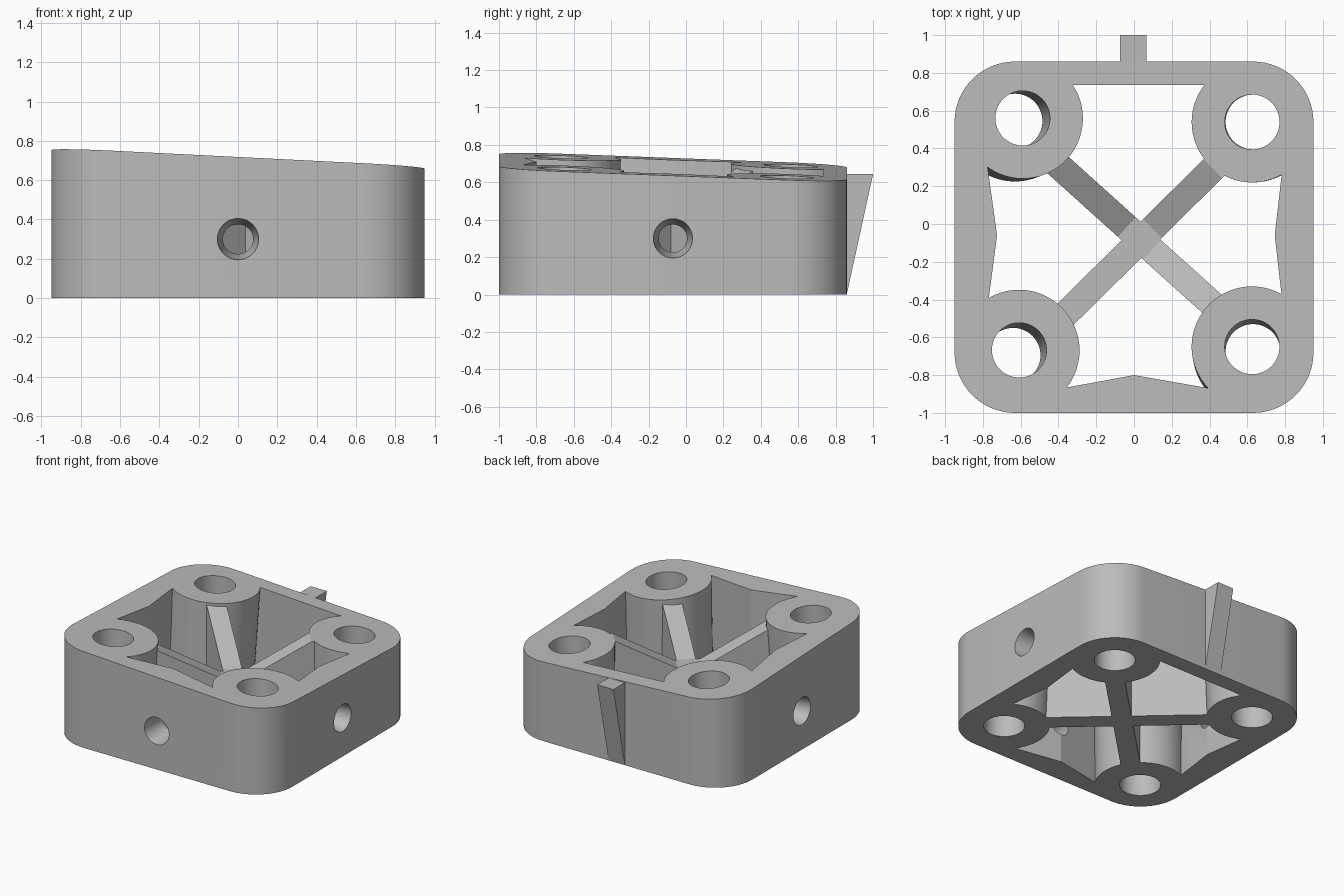
import bpy, bmesh, math
from mathutils import Vector

if "Cube" in bpy.data.objects:
    bpy.data.objects.remove(bpy.data.objects["Cube"], do_unlink=True)

grey = bpy.data.materials.new("plain_grey")
grey.use_nodes = True
grey.diffuse_color = (0.5, 0.5, 0.5, 1)
grey.node_tree.nodes["Principled BSDF"].inputs["Base Color"].default_value = (0.5, 0.5, 0.5, 1)

MID_Y = -0.07      # centre of the block, which the back fin offsets
BOLT_Z = 0.3


def top_z(x, y):
    """Height of the slanted top face."""
    return 0.68 - 0.05 * x - 0.038 * y


def loft(name, ring_a, ring_b):
    """Closed solid between two rings with the same point count."""
    bm = bmesh.new()
    a = [bm.verts.new(p) for p in ring_a]
    b = [bm.verts.new(p) for p in ring_b]
    n = len(a)
    for i in range(n):
        j = (i + 1) % n
        bm.faces.new((a[i], a[j], b[j], b[i]))
    bm.faces.new(a[::-1])
    bm.faces.new(b)
    bmesh.ops.recalc_face_normals(bm, faces=bm.faces)
    mesh = bpy.data.meshes.new(name)
    bm.to_mesh(mesh)
    bm.free()
    mesh.materials.append(grey)
    obj = bpy.data.objects.new(name, mesh)
    bpy.context.collection.objects.link(obj)
    return obj


def tube(name, start, end, r0, r1, n=64):
    """Round solid, rings perpendicular to the main axis of its path."""
    start, end = Vector(start), Vector(end)
    d = end - start
    axis = max(range(3), key=lambda k: abs(d[k]))
    u, v = [Vector([1.0 if k == i else 0.0 for k in range(3)]) for i in range(3) if i != axis]
    turn = [2 * math.pi * i / n for i in range(n)]
    ring = lambda c, r: [c + u * r * math.cos(t) + v * r * math.sin(t) for t in turn]
    return loft(name, ring(start, r0), ring(end, r1))


def subtract(target, cutter):
    cutter.hide_render = True
    mod = target.modifiers.new("cut", 'BOOLEAN')
    mod.operation, mod.solver, mod.object = 'DIFFERENCE', 'EXACT', cutter
    bpy.context.view_layer.update()
    bpy.context.view_layer.objects.active = target
    bpy.ops.object.modifier_apply(modifier=mod.name)
    bpy.data.objects.remove(cutter, do_unlink=True)


# Block: rounded rectangle with a slanted top
R, HX, HY = 0.32, 0.95, 0.93
outline = []
for k, (sx, sy) in enumerate([(1, 1), (-1, 1), (-1, -1), (1, -1)]):
    for i in range(17):
        t = (k + i / 16) * math.pi / 2
        outline.append((sx * (HX - R) + R * math.cos(t),
                        MID_Y + sy * (HY - R) + R * math.sin(t)))
block = loft("spacer_block", [(x, y, 0) for x, y in outline],
             [(x, y, top_z(x, y)) for x, y in outline])

# Cavity, with walls that thicken to a ridge behind each bolt hole
inner = [(-0.775, 0.30), (-0.725, -0.06), (-0.775, -0.44),
         (-0.38, -0.87), (0, -0.80), (0.40, -0.87),
         (0.785, -0.41), (0.745, -0.06), (0.785, 0.29),
         (0.40, 0.735), (-0.37, 0.735)]
cavity = loft("cavity", [(x, y, -0.1) for x, y in inner], [(x, y, 1) for x, y in inner])

# Corner bosses lean slightly: (foot, head) centres
posts = [((-0.63, 0.545), (-0.59, 0.56)), ((0.63, 0.54), (0.625, 0.54)),
         ((-0.64, -0.695), (-0.61, -0.67)), ((0.63, -0.675), (0.625, -0.65))]


def post(name, foot, head, r):
    f, h = Vector((*foot, 0)), Vector((*head, 0.68))
    return tube(name, f + (f - h) * 0.5, h + (h - f) * 0.7, r, r)


for foot, head in posts:
    subtract(cavity, post("boss", foot, head, R))

# Crossed ribs dipping to a low centre
profile = [(-0.8, -0.3), (0.8, -0.3), (0.8, 0.79), (0.09, 0.4), (-0.09, 0.4), (-0.8, 0.79)]
for ends in (((-0.40, 0.31), (0.41, -0.42)), ((-0.365, -0.48), (0.42, 0.295))):
    p, q = Vector((*ends[0], 0)), Vector((*ends[1], 0))
    along = (q - p).normalized()
    side = Vector((-along.y, along.x, 0)) * 0.07
    base = (p + q) / 2 + along * (Vector((0.025, -0.08, 0)) - (p + q) / 2).dot(along)
    pts = [base + along * u + Vector((0, 0, z)) for u, z in profile]
    subtract(cavity, loft("rib", [c - side for c in pts], [c + side for c in pts]))

subtract(block, cavity)

# Corner through holes
for foot, head in posts:
    subtract(block, post("post_hole", foot, head, 0.145))

# Tapered bolt holes in the front and both sides
for d, reach in (((0, -1), HY), ((1, 0), HX), ((-1, 0), HX)):
    at = lambda r: (d[0] * r, MID_Y + d[1] * r, BOLT_Z)
    subtract(block, tube("bolt_hole", at(reach + 0.1), at(reach - 0.3), 0.12, 0.06, 48))

# Tapered fin on the back
fin = [(0.8, 0.3), (0.86, 0.003), (1.0, 0.643), (0.8, 0.643)]
loft("back_fin", [(-0.075, y, z) for y, z in fin], [(0.065, y, z) for y, z in fin])

# Smooth round walls, sharp edges elsewhere
bpy.ops.object.select_all(action='DESELECT')
block.select_set(True)
bpy.context.view_layer.objects.active = block
bpy.ops.object.shade_smooth_by_angle(angle=math.radians(20))
